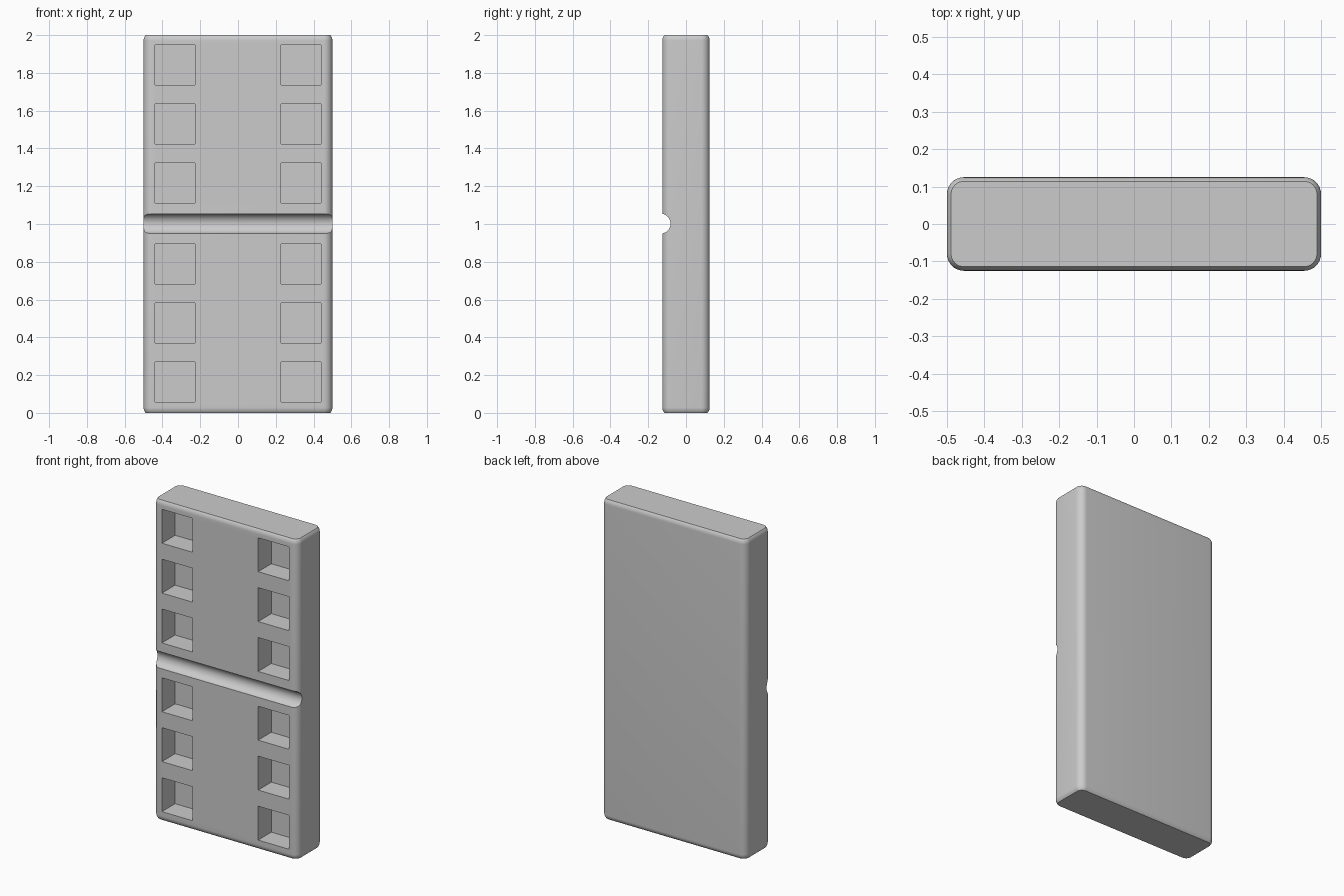
import bpy, bmesh, math
from mathutils import Matrix, Vector

if "Cube" in bpy.data.objects:
    bpy.data.objects.remove(bpy.data.objects["Cube"])

HX, HY, H = 0.5, 0.125, 2.0      # half width, half depth, height
R = 0.045                        # edge radius
RIM = math.radians(41)           # part of the edge arc kept at top and bottom
SEG = 8

grey = bpy.data.materials.new("grey")
grey.diffuse_color = (0.6, 0.6, 0.6, 1)
grey.use_nodes = True
grey.node_tree.nodes["Principled BSDF"].inputs["Base Color"].default_value = grey.diffuse_color


def make_object(name, bm):
    bmesh.ops.recalc_face_normals(bm, faces=bm.faces[:])
    mesh = bpy.data.meshes.new(name)
    bm.to_mesh(mesh)
    bm.free()
    mesh.materials.append(grey)
    obj = bpy.data.objects.new(name, mesh)
    bpy.context.collection.objects.link(obj)
    return obj


def outline(inset):
    """Rounded rectangle, shrunk evenly by inset."""
    pts = []
    for q, (sx, sy) in enumerate(((1, 1), (-1, 1), (-1, -1), (1, -1))):
        for i in range(SEG + 1):
            a = math.pi / 2 * (q + i / SEG)
            pts.append((sx * (HX - R) + (R - inset) * math.cos(a),
                        sy * (HY - R) + (R - inset) * math.sin(a)))
    return pts


# Slab: stacked outlines, narrowing along an arc at both ends
rise = R * math.sin(RIM)
arc = [(R * (1 - math.cos(RIM * i / 5)), R * math.sin(RIM * i / 5)) for i in range(6)]
levels = [(ins, rise - h) for ins, h in reversed(arc)]
levels += [(ins, H - rise + h) for ins, h in arc]
bm = bmesh.new()
rings = [[bm.verts.new((x, y, z)) for x, y in outline(ins)] for ins, z in levels]
for low, high in zip(rings, rings[1:]):
    n = len(low)
    for i in range(n):
        bm.faces.new((low[i], low[(i + 1) % n], high[(i + 1) % n], high[i]))
bm.faces.new(rings[0][::-1])
bm.faces.new(rings[-1])
tile = make_object("domino_tile", bm)

# Cutters: twelve square pits and the round middle groove
bm = bmesh.new()
PIT, DEPTH = 0.212, 0.13
for x in (-0.333, 0.333):
    for z in (0.163, 0.476, 0.788, 1.218, 1.53, 1.842):
        place = Matrix.Translation((x, -HY, z)) @ Matrix.Diagonal((PIT, 2 * DEPTH, PIT, 1))
        bmesh.ops.create_cube(bm, size=1, matrix=place)
bmesh.ops.create_cone(bm, cap_ends=True, segments=48, radius1=0.053, radius2=0.053, depth=1.4,
                      matrix=Matrix.Translation((0, -HY - 0.01, 1.002))
                      @ Matrix.Rotation(math.pi / 2, 4, 'Y'))
cutter = make_object("pit_and_groove_cutter", bm)
cutter.hide_render = True

cut = tile.modifiers.new("cut", 'BOOLEAN')
cut.operation = 'DIFFERENCE'
cut.solver = 'EXACT'
cut.object = cutter
bpy.context.view_layer.objects.active = tile
tile.select_set(True)
bpy.ops.object.modifier_apply(modifier=cut.name)
bpy.data.objects.remove(cutter)

# Smooth rounded edges, sharp pits
bpy.ops.object.shade_smooth_by_angle(angle=math.radians(30))
